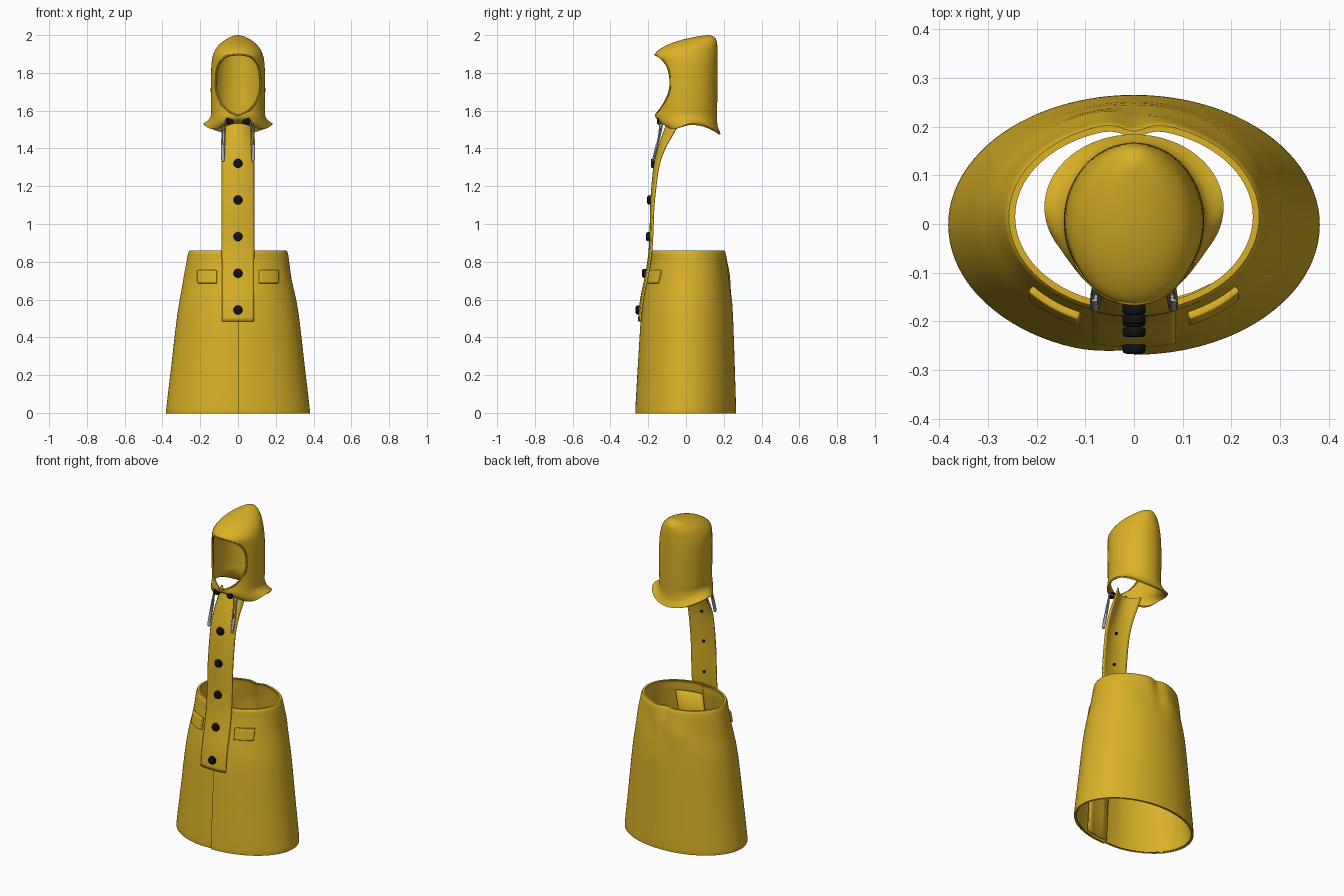
import bpy, bmesh, math
from mathutils import Vector

if "Cube" in bpy.data.objects:
    bpy.data.objects.remove(bpy.data.objects["Cube"])


def material(name, colour, rough):
    m = bpy.data.materials.new(name)
    m.use_nodes = True
    m.diffuse_color = (*colour, 1)
    bsdf = m.node_tree.nodes["Principled BSDF"]
    bsdf.inputs["Base Color"].default_value = (*colour, 1)
    bsdf.inputs["Roughness"].default_value = rough
    return m


YELLOW = material("yellow oilcloth", (0.70, 0.44, 0.02), 0.6)
BLACK = material("black button", (0.006, 0.006, 0.007), 0.5)
GREY = material("grey cord", (0.42, 0.42, 0.42), 0.6)


def finish(name, bm, mat, angle=40):
    bmesh.ops.recalc_face_normals(bm, faces=bm.faces)
    mesh = bpy.data.meshes.new(name)
    bm.to_mesh(mesh)
    bm.free()
    ob = bpy.data.objects.new(name, mesh)
    bpy.context.collection.objects.link(ob)
    mesh.materials.append(mat)
    smooth(ob, angle)
    return ob


def smooth(ob, angle=40):
    bpy.ops.object.select_all(action="DESELECT")
    bpy.context.view_layer.objects.active = ob
    ob.select_set(True)
    bpy.ops.object.shade_smooth_by_angle(angle=math.radians(angle))


def apply(ob, mod):
    bpy.context.view_layer.objects.active = ob
    bpy.ops.object.modifier_apply(modifier=mod.name)


def spline(rows, steps):
    """Smooth curve through rows of numbers."""
    rows = [Vector(r) for r in rows]
    out = []
    for i in range(len(rows) - 1):
        a, b = rows[max(i - 1, 0)], rows[i]
        c, d = rows[i + 1], rows[min(i + 2, len(rows) - 1)]
        for s in range(steps):
            t = s / steps
            out.append(b + 0.5 * t * (c - a + t * (2 * a - 5 * b + 4 * c - d
                                                  + t * (3 * (b - c) + d - a))))
    return out + [rows[-1]]


def lookup(rows, z):
    """Linear lookup in rows sorted by their first value."""
    for p, q in zip(rows, rows[1:]):
        if z <= q[0]:
            return Vector(p).lerp(Vector(q), max(0, (z - p[0]) / (q[0] - p[0])))
    return Vector(rows[-1])


def grid(bm, points, wrap_rows=False, wrap_cols=False):
    vs = [[bm.verts.new(p) for p in row] for row in points]
    nr, nc = len(vs), len(vs[0])
    for i in range(nr if wrap_rows else nr - 1):
        for j in range(nc if wrap_cols else nc - 1):
            k, l = (i + 1) % nr, (j + 1) % nc
            bm.faces.new((vs[i][j], vs[i][l], vs[k][l], vs[k][j]))
    return vs


def tube(bm, path, radius, sides=8):
    rings = []
    for i, p in enumerate(path):
        d = (path[min(i + 1, len(path) - 1)] - path[max(i - 1, 0)]).normalized()
        u = d.cross(Vector((0.3, 1, 0.1))).normalized()
        v = d.cross(u)
        rings.append([p + radius * (u * math.cos(a) + v * math.sin(a))
                      for a in (math.tau * k / sides for k in range(sides))])
    vs = grid(bm, rings, wrap_cols=True)
    bm.faces.new(vs[0])
    bm.faces.new(vs[-1])


# Skirt body: height, half width, front y, back y
SKIRT = spline([(0, .378, -.266, .263), (.02, .38, -.268, .265), (.25, .353, -.255, .258),
                (.53, .32, -.236, .248), (.7, .288, -.208, .235), (.8, .272, -.19, .222),
                (.845, .264, -.186, .215), (.86, .257, -.179, .208)], 4)


def skirt_front(x, z):
    _, rx, y0, y1 = lookup(SKIRT, z)
    return (y0 + y1) / 2 - (y1 - y0) / 2 * math.sqrt(max(0, 1 - (x / rx) ** 2))


def skirt_ring(row, inset, n=96):
    z, rx, y0, y1 = row
    ring = []
    for j in range(n + 1):
        t = math.tau * j / n
        # one front edge tucks under the other; the waist is pinched at the back
        tuck = .009 * math.exp(-((math.tau - t) / .2) ** 2)
        pinch = .018 * math.exp(-((t - math.pi) / .13) ** 2) * max(0, (z - .6) / .26)
        crease = .006 * math.sin(5 * t + 9 * z) * math.exp(-((z - .72) / .08) ** 2) * math.sin(t / 2) ** 2
        d = inset + tuck + pinch + crease
        ring.append((math.sin(t) * (rx - d),
                     (y0 + y1) / 2 - math.cos(t) * ((y1 - y0) / 2 - d), z))
    return ring


bm = bmesh.new()
inner = [skirt_ring(r, .013) for r in reversed(SKIRT)]
grid(bm, [skirt_ring(r, 0) for r in SKIRT] + inner, True, True)
finish("skirt_body", bm, YELLOW)

# Inner facing strip behind the front opening
bm = bmesh.new()
grid(bm, [[(x, skirt_front(x, z) + .024, z) for x in (0, .04, .08, .12, .16)]
          for z in (.004, .2, .4, .6, .8)])
facing = finish("inner_facing", bm, YELLOW)
mod = facing.modifiers.new("thickness", "SOLIDIFY")
mod.thickness = .005

# Button strip: height, centre y, sideways curvature
STRIP = spline([(.485, -.25, 1.2), (.6, -.238, 1.2), (.74, -.21, 1.3), (.86, -.193, 1.4),
                (1.0, -.187, 1.6), (1.12, -.184, 2), (1.3, -.168, 3), (1.4, -.145, 4.5),
                (1.48, -.118, 7), (1.535, -.095, 8)], 4)
bm = bmesh.new()
grid(bm, [[(.085 * k / 6, y + c * (.085 * k / 6) ** 2, z) for k in range(-6, 7)]
          for z, y, c in STRIP])
strip = finish("button_strip", bm, YELLOW)
mod = strip.modifiers.new("thickness", "SOLIDIFY")
mod.thickness = .01
mod.offset = 0

# Pocket flaps on both sides
for side, label in ((1, "left"), (-1, "right")):
    bm = bmesh.new()
    grid(bm, [[(side * (.112 + .1 * k / 6), skirt_front(.112 + .1 * k / 6, z) - .008, z)
               for k in range(7)] for z in (.685, .70, .72, .74, .755)])
    flap = finish(label + "_pocket_flap", bm, YELLOW)
    mod = flap.modifiers.new("thickness", "SOLIDIFY")
    mod.thickness = .018
    mod.offset = 0
    mod = flap.modifiers.new("soft_edge", "BEVEL")
    mod.width = .004
    mod.segments = 2


# Buttons: rounded discs with a small shank through the cloth
def button(name, x, y, z, r=.024):
    bm = bmesh.new()
    profile = [(.6, -.013), (.9, -.011), (1, -.005), (1, .004), (.85, .009),
               (.32, .009), (.32, .024)]
    rings = [[(x + r * s * math.cos(a), y + d, z + r * s * math.sin(a))
              for a in (math.tau * k / 20 for k in range(20))] for s, d in profile]
    vs = grid(bm, rings, wrap_cols=True)
    bm.faces.new(vs[0])
    bm.faces.new(vs[-1])
    finish(name, bm, BLACK)


for i in range(5):
    z = .545 + i * .194
    button(f"front_button_{i + 1}", 0, lookup(STRIP, z)[1] - .009, z)
for side, label in ((1, "left"), (-1, "right")):
    button(label + "_collar_button", side * .045, -.14, 1.546, .021)

# Hood: height, half width, front y, back y, hem drop
HOOD = spline([(2.0, .008, .108, .125, 0), (1.99, .04, .045, .15, 0), (1.97, .075, -.04, .162, 0),
               (1.94, .108, -.115, .166, 0), (1.9, .13, -.165, .167, 0),
               (1.85, .14, -.16, .167, 0), (1.75, .144, -.155, .167, 0),
               (1.62, .144, -.155, .165, 0), (1.575, .144, -.163, .164, .2),
               (1.55, .158, -.15, .168, .6), (1.532, .184, -.115, .184, 1)], 4)
bm = bmesh.new()
rings = []
for z, rx, y0, y1, drop in HOOD:
    ring = []
    for k in range(64):
        a = math.tau * k / 64
        s = math.sin(a)
        hem = -.055 * s * s if s > 0 else -.03 * math.sin(2 * a) ** 2
        ring.append((rx * math.cos(a), (y0 + y1) / 2 + (y1 - y0) / 2 * s, z + drop * hem))
    rings.append(ring)
vs = grid(bm, rings, wrap_cols=True)
bm.faces.new(vs[0])
hood = finish("hood", bm, YELLOW)
mod = hood.modifiers.new("thickness", "SOLIDIFY")
mod.thickness = .009
apply(hood, mod)

# Face opening cut through the front of the hood
half = spline([(0, 1.572), (.045, 1.593), (.085, 1.63), (.112, 1.69), (.118, 1.76),
               (.107, 1.835), (.075, 1.88), (.035, 1.895), (0, 1.897)], 4)
outline = list(half) + [Vector((-p.x, p.y)) for p in reversed(half[1:-1])]
bm = bmesh.new()
vs = grid(bm, [[(p.x, y, p.y) for p in outline] for y in (-.4, .0)], wrap_cols=True)
bm.faces.new(vs[0])
bm.faces.new(vs[-1])
cutter = finish("face_cutter", bm, YELLOW)
cutter.hide_render = True
mod = hood.modifiers.new("face_opening", "BOOLEAN")
mod.object = cutter
mod.solver = "EXACT"
apply(hood, mod)
bpy.data.objects.remove(cutter)
smooth(hood)

# Rolled lip around the face opening
bm = bmesh.new()
lip = []
for p in outline:
    _, rx, y0, y1, _ = lookup(HOOD[::-1], p.y)
    y = (y0 + y1) / 2 - (y1 - y0) / 2 * math.sqrt(max(0, 1 - (p.x / rx) ** 2))
    lip.append(Vector((p.x, y + .004, p.y)))
tube(bm, lip + lip[:1], .006)
finish("hood_lip", bm, YELLOW)

# Drawstring loops hanging from the collar
for side, label in ((1, "left"), (-1, "right")):
    path = spline([(side * x, y, z) for x, y, z in
                   ((.05, -.135, 1.575), (.066, -.137, 1.54), (.07, -.145, 1.46),
                    (.075, -.17, 1.35), (.082, -.175, 1.335), (.086, -.168, 1.36),
                    (.084, -.14, 1.46), (.078, -.125, 1.53))], 6)
    bm = bmesh.new()
    tube(bm, path, .0045)
    tube(bm, [Vector((side * .08, -.173, 1.335)), Vector((side * .081, -.152, 1.42))], .008, 12)
    finish(label + "_cord", bm, GREY)
